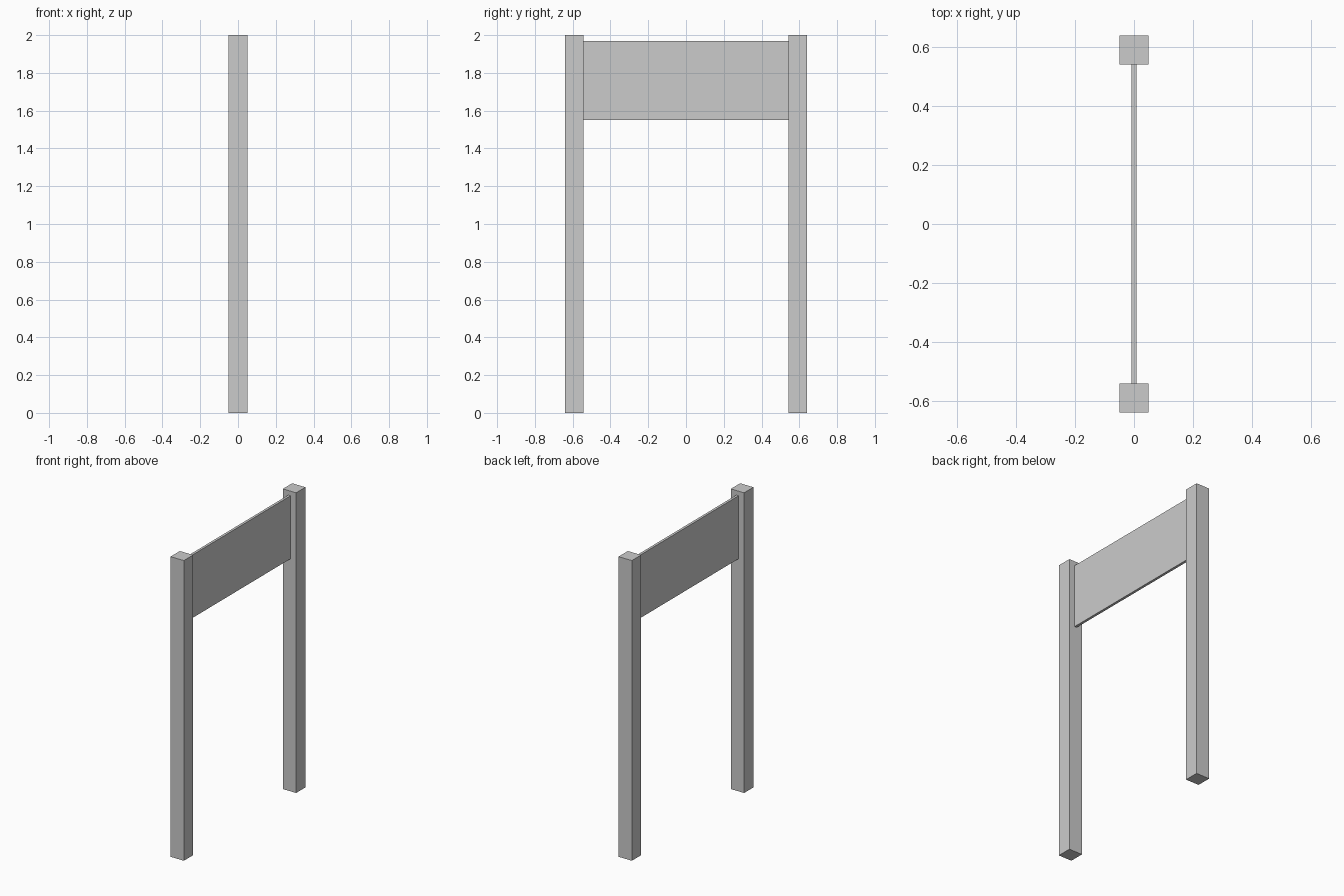
import bpy

if "Cube" in bpy.data.objects:
    bpy.data.objects.remove(bpy.data.objects["Cube"])


def box(name, size, centre):
    """Add a box with its dimensions baked into the mesh."""
    bpy.ops.mesh.primitive_cube_add(size=1, location=centre)
    obj = bpy.context.object
    obj.name = name
    obj.scale = size
    bpy.ops.object.transform_apply(location=False, rotation=False, scale=True)
    return obj


POST = 0.098       # square post width
HEIGHT = 2.0
OUTER = 0.64       # outer face of the posts
INNER = OUTER - POST

# Two square posts
for name, side in (("front_post", -1), ("back_post", 1)):
    box(name, (POST, POST, HEIGHT), (0, side * (OUTER - POST / 2), HEIGHT / 2))

# Thin sign board spanning between the posts
BOTTOM, TOP = 1.55, 1.97
box("sign_board", (0.017, 2 * INNER, TOP - BOTTOM), (0, 0, (TOP + BOTTOM) / 2))
